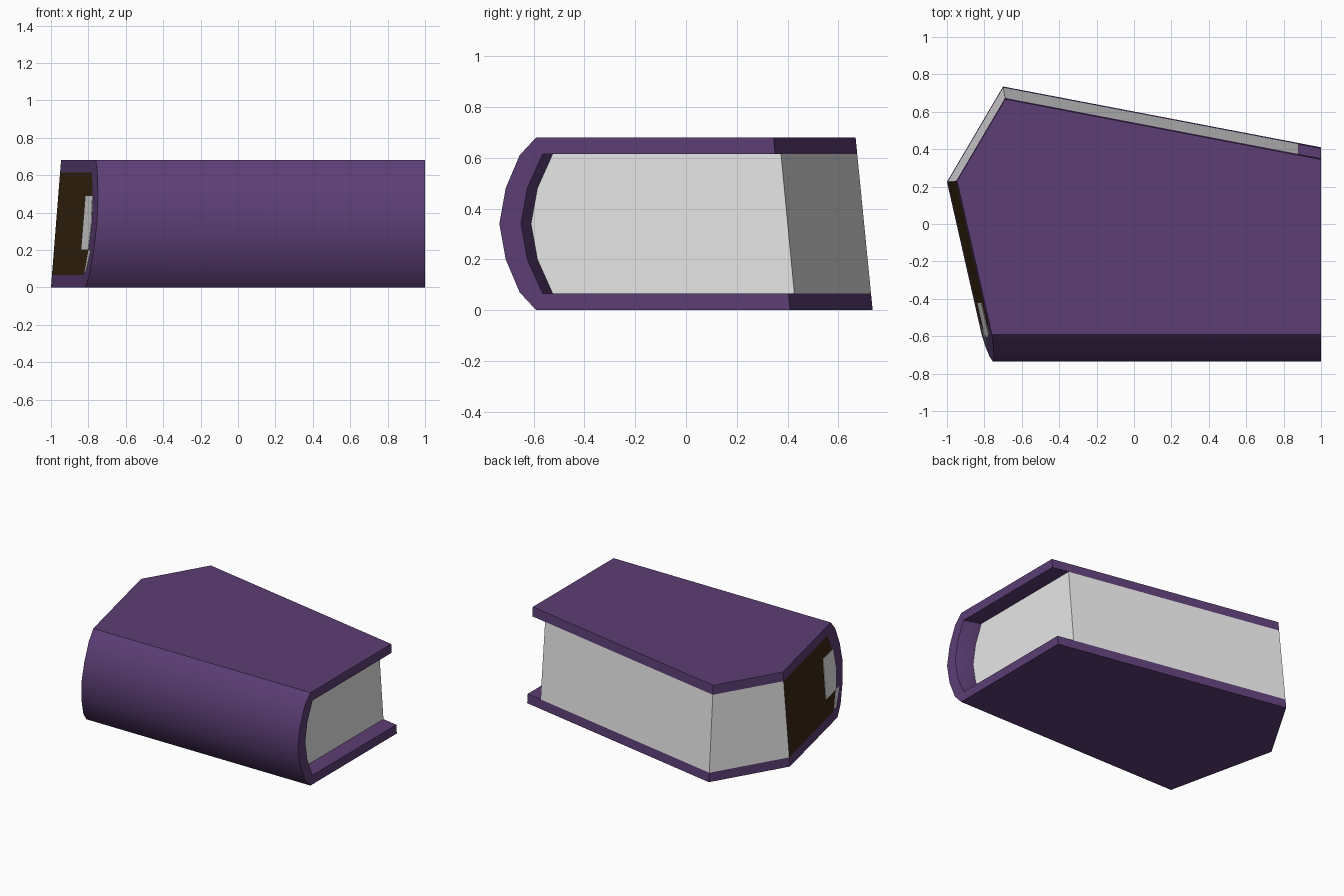
import bpy
import bmesh
import math
from mathutils import Vector

old = bpy.data.objects.get("Cube")
if old:
    bpy.data.objects.remove(old)


def material(name, color):
    mat = bpy.data.materials.new(name)
    mat.use_nodes = True
    mat.diffuse_color = (*color, 1)
    mat.node_tree.nodes["Principled BSDF"].inputs["Base Color"].default_value = (*color, 1)
    return mat


purple = material("purple cover", (0.107, 0.048, 0.178))
paper = material("pale paper", (0.8, 0.8, 0.8))
brown = material("dark brown", (0.042, 0.021, 0.006))

HEIGHT = 0.68
BOARD = 0.066
END = 0.88  # recessed end of the page block


def plane(a, b, c):
    """Point and outward normal of a sloping trim plane."""
    a, b, c = Vector(a), Vector(b), Vector(c)
    n = (b - a).cross(c - a).normalized()
    return a, (n if n.dot(a - Vector((0, 0, 0.3))) > 0 else -n)


corner, back = (-1, 0.225, 0), (-0.7, 0.735, 0)
left_plane = plane(corner, (-0.815, -0.59, 0), (-0.945, 0.225, HEIGHT))
trims = [left_plane,
         plane(corner, back, (-0.69, 0.665, HEIGHT)),
         plane(back, (1, 0.41, 0), (1, 0.345, HEIGHT))]


def loft(name, sections, mats):
    """Skin (x, profile) sections, then trim with the sloping planes."""
    bm = bmesh.new()
    rings = [[bm.verts.new((x, y, z)) for y, z in prof] for x, prof in sections]
    for r, s in zip(rings, rings[1:]):
        for i in range(len(r)):
            j = (i + 1) % len(r)
            bm.faces.new((r[i], r[j], s[j], s[i]))
    bm.faces.new(rings[0])
    bm.faces.new(rings[-1])
    bmesh.ops.recalc_face_normals(bm, faces=bm.faces)
    for co, no in trims:
        bmesh.ops.bisect_plane(bm, geom=bm.verts[:] + bm.edges[:] + bm.faces[:],
                               plane_co=co, plane_no=no, clear_outer=True)
        bmesh.ops.holes_fill(bm, edges=[e for e in bm.edges if e.is_boundary], sides=0)
    bmesh.ops.recalc_face_normals(bm, faces=bm.faces)
    # the left cut takes the last material
    for f in bm.faces:
        f.normal_update()
        f.material_index = len(mats) - 1 if f.normal.dot(left_plane[1]) > 0.999 else 0
    return finish(name, bm, mats)


def finish(name, bm, mats):
    mesh = bpy.data.meshes.new(name)
    bm.to_mesh(mesh)
    bm.free()
    for m in mats:
        mesh.materials.append(m)
    obj = bpy.data.objects.new(name, mesh)
    bpy.context.collection.objects.link(obj)
    return obj


def mirrored(half):
    """Complete a lower half profile about mid height."""
    return half + [(y, HEIGHT - z) for y, z in reversed(half[:-1])]


# Rounded spine profiles: outside, inside at the open end, inside along the pages
outer = mirrored([(-0.59, 0), (-0.655, 0.07), (-0.71, 0.2), (-0.735, 0.34)])
inner = mirrored([(-0.565, BOARD), (-0.625, 0.2), (-0.65, 0.34)])
snug = [(y + 0.04, z) for y, z in inner]


def shell(inside):
    return ([(1, 0)] + outer + [(1, HEIGHT), (1, HEIGHT - BOARD)]
            + inside[::-1] + [(1, BOARD)])


# Cover: both boards and the spine in one wrap
cover = loft("cover", [(-1.2, shell(snug)), (END, shell(snug)), (1, shell(inner))], [purple])
bpy.ops.object.select_all(action="DESELECT")
cover.select_set(True)
bpy.context.view_layer.objects.active = cover
bpy.ops.object.shade_smooth_by_angle(angle=math.radians(30))

# Page block, brown on the left cut
pages = [(1, BOARD)] + snug + [(1, HEIGHT - BOARD)]
loft("page_block", [(-1.2, pages), (END, pages)], [paper, brown])


def patch(name, outline):
    """Thin plate lying on the left cut."""
    co, no = left_plane
    bm = bmesh.new()
    layers = []
    for lift in (-0.003, 0.003):
        ring = []
        for y, z in outline:
            x = co.x - (no.y * (y - co.y) + no.z * (z - co.z)) / no.x
            ring.append(bm.verts.new(Vector((x, y, z)) + no * lift))
        layers.append(ring)
        bm.faces.new(ring)
    a, b = layers
    for i in range(len(a)):
        j = (i + 1) % len(a)
        bm.faces.new((a[i], a[j], b[j], b[i]))
    bmesh.ops.recalc_face_normals(bm, faces=bm.faces)
    finish(name, bm, [paper])


# Pale patches near the spine
patch("upper_patch", [(-0.42, 0.2), (-0.59, 0.2), (-0.615, 0.34), (-0.59, 0.49), (-0.42, 0.49)])
patch("lower_patch", [(-0.54, 0.08), (-0.57, 0.08), (-0.65, 0.2), (-0.59, 0.2)])
